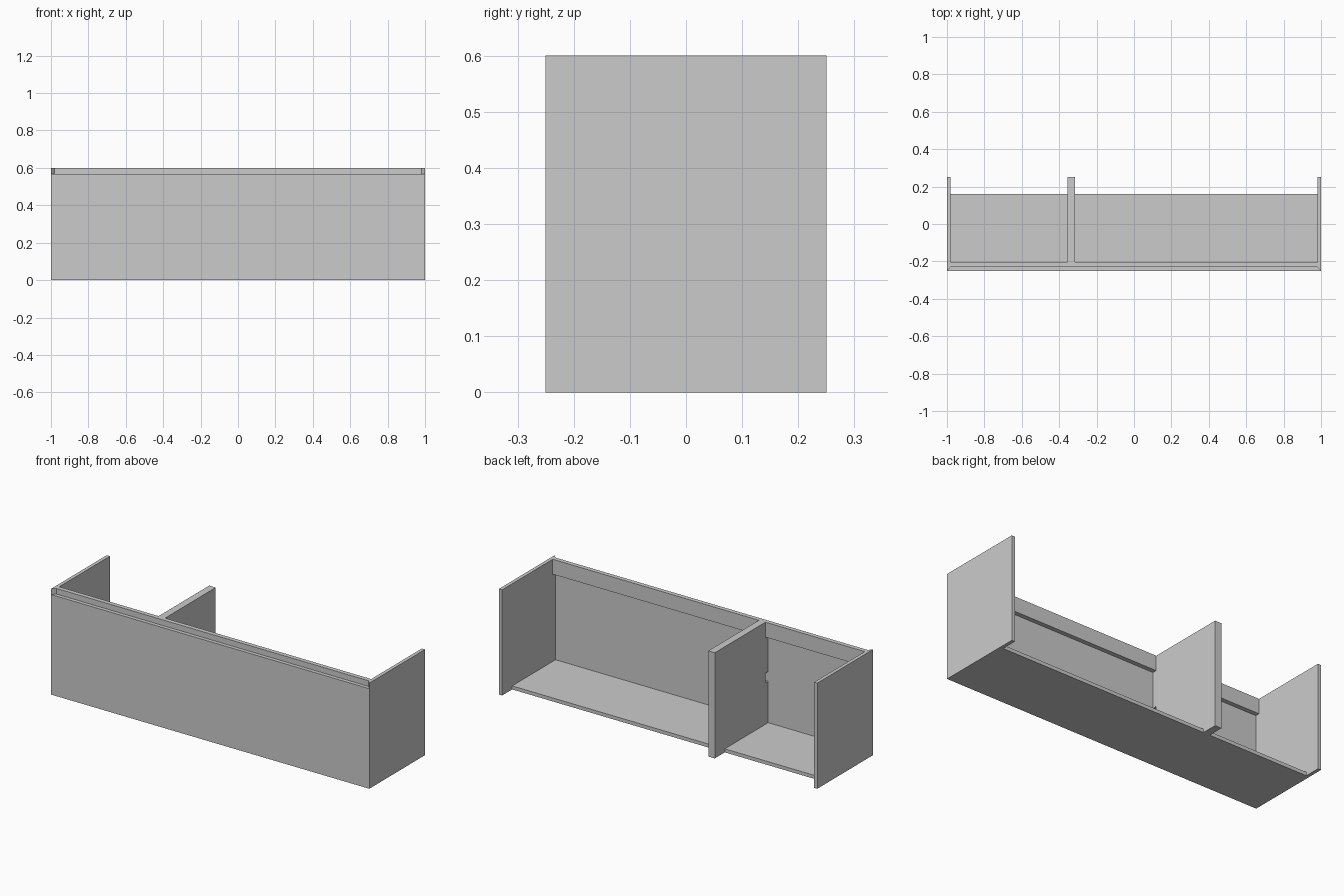
import bpy, bmesh

if "Cube" in bpy.data.objects:
    bpy.data.objects.remove(bpy.data.objects["Cube"])

T = 0.02                       # board thickness
FRONT, BACK, TOP = -0.25, 0.25, 0.6
INNER, RAIL = -0.229, -0.204   # back of front panel, back of rail


def prism(name, pts, axis, lo, hi):
    """Extrude a 2D profile along x (profile is y,z) or z (profile is x,y)."""
    def place(p, d):
        return (d, p[0], p[1]) if axis == 'x' else (p[0], p[1], d)
    bm = bmesh.new()
    a = [bm.verts.new(place(p, lo)) for p in pts]
    b = [bm.verts.new(place(p, hi)) for p in pts]
    bm.faces.new(a)
    bm.faces.new(b)
    n = len(pts)
    for i in range(n):
        j = (i + 1) % n
        bm.faces.new((a[i], a[j], b[j], b[i]))
    bmesh.ops.recalc_face_normals(bm, faces=bm.faces)
    me = bpy.data.meshes.new(name)
    bm.to_mesh(me)
    bm.free()
    ob = bpy.data.objects.new(name, me)
    bpy.context.collection.objects.link(ob)
    return ob


def rect(a0, a1, b0, b1):
    return [(a0, b0), (a1, b0), (a1, b1), (a0, b1)]


# Side panels, mitred at the front corner
for s, label in ((-1, "left"), (1, "right")):
    prism(label + "_side", [(s, FRONT), (s, BACK), (s * (1 - T), BACK),
                            (s * (1 - T), INNER)], 'z', 0, TOP)

# Mitred front panel, slightly lower than the sides
prism("front_panel", [(-1, FRONT), (1, FRONT), (1 - T, INNER), (T - 1, INNER)],
      'z', 0, 0.568)

# Top rail behind the front panel
prism("top_rail", rect(T - 1, 1 - T, INNER, RAIL), 'z', 0.515, TOP)

# Floor board, stopping short of the back
prism("floor_board", rect(T - 1, 1 - T, INNER, 0.16), 'z', 0, T)

# Divider, notched around the rail and with a small cable notch
prism("divider", [(BACK, 0), (BACK, TOP), (RAIL, TOP), (RAIL, 0.515),
                  (INNER, 0.515), (INNER, 0.31), (RAIL, 0.31), (RAIL, 0.255),
                  (INNER, 0.255), (INNER, 0)], 'x', -0.356, -0.315)
